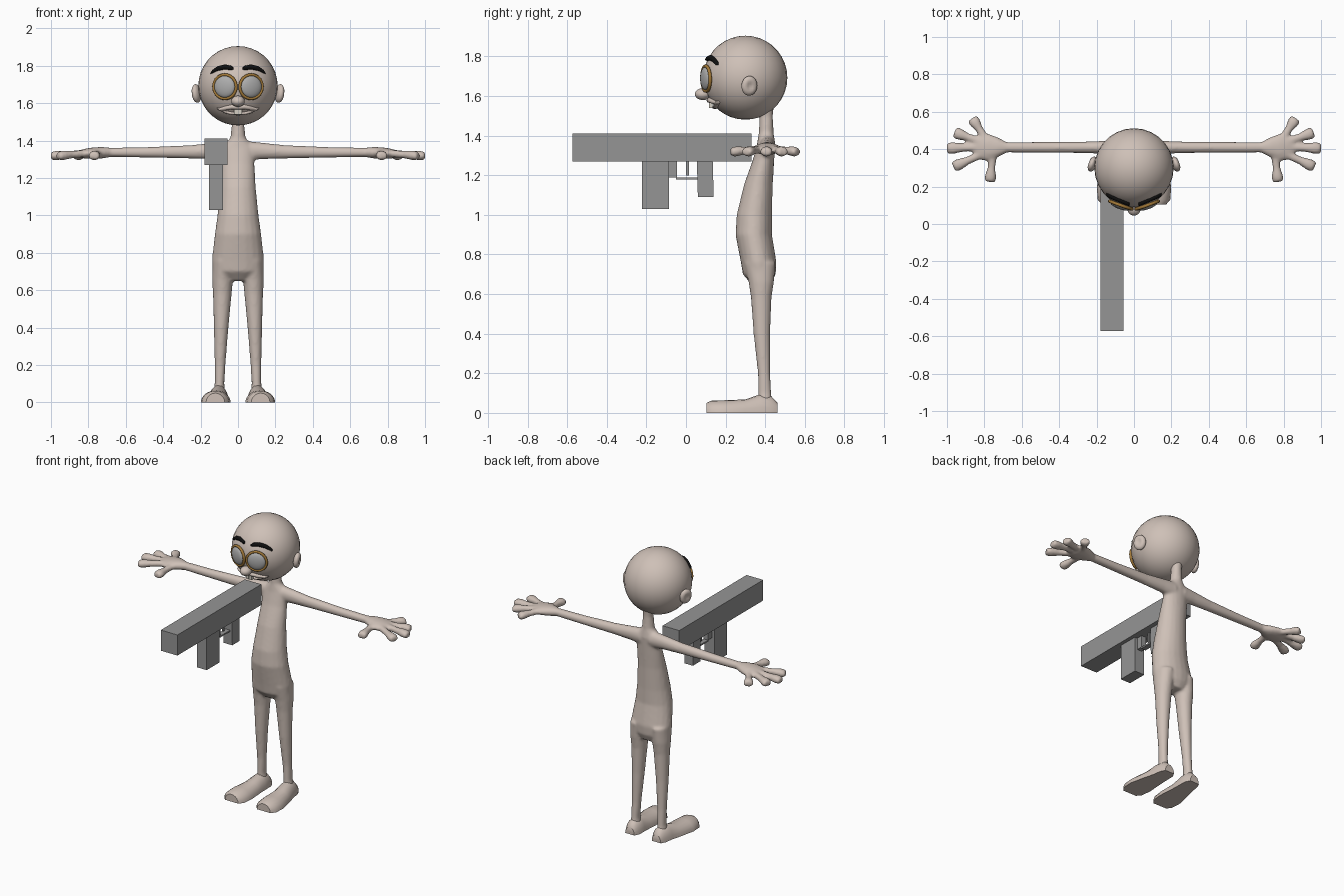
import bpy, bmesh, math
from mathutils import Vector, Matrix

if "Cube" in bpy.data.objects:
    bpy.data.objects.remove(bpy.data.objects["Cube"])

X, Y, Z = Vector((1, 0, 0)), Vector((0, 1, 0)), Vector((0, 0, 1))
HEAD = Vector((0, 0.30, 1.693))
R = 0.212


def material(name, rgb):
    m = bpy.data.materials.new(name)
    m.use_nodes = True
    m.diffuse_color = (*rgb, 1)
    m.node_tree.nodes["Principled BSDF"].inputs["Base Color"].default_value = (*rgb, 1)
    return m


skin = material("skin", (0.62, 0.53, 0.475))
grey = material("gun grey", (0.3, 0.3, 0.3))
gold = material("frame gold", (0.36, 0.19, 0.04))
glass = material("lens grey", (0.42, 0.42, 0.42))
black = material("brow black", (0.005, 0.005, 0.005))
ivory = material("tooth ivory", (0.66, 0.62, 0.55))


def finish(name, bm, mat, angle=None):
    bmesh.ops.recalc_face_normals(bm, faces=bm.faces[:])
    me = bpy.data.meshes.new(name)
    bm.to_mesh(me)
    bm.free()
    ob = bpy.data.objects.new(name, me)
    bpy.context.scene.collection.objects.link(ob)
    me.materials.append(mat)
    if angle:
        bpy.ops.object.select_all(action='DESELECT')
        ob.select_set(True)
        bpy.context.view_layer.objects.active = ob
        bpy.ops.object.shade_smooth_by_angle(angle=math.radians(angle))
    return ob


def loft(bm, sections, u, v, n=20, side=1, floor=None):
    """Skin elliptical sections (centre, radius along u, radius along v)."""
    rings = []
    for c, ru, rv in sections:
        ring = []
        for i in range(n):
            a = math.tau * i / n
            p = Vector(c) + u * (ru * math.cos(a)) + v * (rv * math.sin(a))
            if floor is not None:
                p.z = max(p.z, floor)
            p.x *= side
            ring.append(bm.verts.new(p))
        rings.append(ring)
    for a, b in zip(rings, rings[1:]):
        for i in range(n):
            j = (i + 1) % n
            bm.faces.new((a[i], a[j], b[j], b[i]))
    bm.faces.new(rings[0])
    bm.faces.new(rings[-1])


def on_head(x, z, out=0.0):
    d = math.sqrt(max(R * R - x * x - (z - HEAD.z) ** 2, 0))
    return Vector((x, HEAD.y - d - out, z))


def ball(name, loc, scale, mat, rot=None):
    bm = bmesh.new()
    bmesh.ops.create_uvsphere(bm, u_segments=28, v_segments=18, radius=1)
    m = Matrix.Translation(loc) @ (rot or Matrix()) @ Matrix.Diagonal((*scale, 1))
    bmesh.ops.transform(bm, matrix=m, verts=bm.verts[:])
    return finish(name, bm, mat, 60)


def box(name, lo, hi, mat, lean=0):
    bm = bmesh.new()
    bmesh.ops.create_cube(bm, size=1)
    lo, hi = Vector(lo), Vector(hi)
    for p in bm.verts:
        p.co = Vector(((lo[i] + hi[i]) / 2 + p.co[i] * (hi[i] - lo[i]) for i in range(3)))
        if p.co.z < (lo.z + hi.z) / 2:
            p.co.y += lean
    return finish(name, bm, mat)


# Body: torso, neck, limbs and hands fused into one skin
bm = bmesh.new()
torso = [(.65, .38, .075, .05), (.70, .37, .135, .083), (.76, .367, .14, .09),
         (.9, .342, .124, .092), (1.0, .345, .11, .089), (1.15, .365, .095, .073),
         (1.28, .392, .088, .054), (1.36, .405, .09, .046), (1.4, .405, .055, .04)]
neck = [(1.36, .405, .07, .045), (1.42, .405, .04, .037), (1.5, .405, .032, .034),
        (1.56, .40, .042, .044), (1.62, .37, .075, .07)]
for part in (torso, neck):
    loft(bm, [((0, y, z), rx, ry) for z, y, rx, ry in part], X, Y)

leg = [(.76, .075, .373, .06, .08), (.66, .082, .38, .056, .064), (.58, .084, .38, .05, .052),
       (.4, .09, .383, .039, .042), (.2, .096, .394, .029, .031), (.1, .099, .398, .026, .033),
       (.04, .1, .4, .034, .036)]
arm = [(.03, 1.345, .042, .055), (.12, 1.345, .036, .045), (.25, 1.34, .031, .036),
       (.5, 1.337, .029, .028), (.68, 1.337, .028, .025), (.73, 1.335, .055, .031),
       (.78, 1.333, .073, .03), (.82, 1.33, .068, .026), (.85, 1.33, .045, .018)]
fingers = [((.79, .45), (.865, .565)), ((.82, .44), (.96, .49)), ((.82, .41), (1.0, .405)),
           ((.81, .375), (.965, .305)), ((.755, .37), (.77, .225))]
for s in (1, -1):
    loft(bm, [((x, y, z), rx, ry) for z, x, y, rx, ry in leg], X, Y, side=s)
    loft(bm, [((x, .41, z), ry, rz) for x, z, ry, rz in arm], Y, Z, side=s)
    for base, tip in fingers:
        a, b = Vector((*base, 1.332)), Vector((*tip, 1.318))
        across = (b - a).cross(Z).normalized()
        steps = [(0, .022, .02), (.5, .021, .02), (.8, .031, .026), (.95, .031, .023), (1, .025, .017)]
        loft(bm, [(a.lerp(b, t), w, h) for t, w, h in steps], across, Z, side=s)
body = finish("body", bm, skin)
fuse = body.modifiers.new("Fuse", 'REMESH')
fuse.mode = 'VOXEL'
fuse.voxel_size = 0.009
fuse.use_smooth_shade = True
relax = body.modifiers.new("Relax", 'SMOOTH')
relax.factor = 0.5
relax.iterations = 5

# Feet with flat soles
foot = [(.462, .1, .034, .05), (.43, .1, .05, .085), (.37, .104, .055, .092), (.3, .112, .066, .068),
        (.2, .119, .08, .064), (.13, .121, .073, .062), (.103, .121, .05, .05)]
for s, label in ((1, "left"), (-1, "right")):
    bm = bmesh.new()
    loft(bm, [((x, y, 0), rx, rz) for y, x, rx, rz in foot], X, Z, side=s, floor=0)
    finish(label + "_foot", bm, skin, 45)

# Head and nose
ball("head", HEAD, (R, R, R), skin)
ball("nose", (0, .085, 1.61), (.036, .04, .03), skin)

for s, label in ((1, "left"), (-1, "right")):
    # Ear with a hollowed outer face
    bm = bmesh.new()
    bmesh.ops.create_uvsphere(bm, u_segments=20, v_segments=14, radius=1)
    for p in bm.verts:
        r = math.hypot(p.co.y, p.co.z)
        if p.co.x * s > 0 and r < 0.65:
            p.co.x -= s * 0.6 * (1 - r / 0.65)
    turn = Matrix.Rotation(s * 0.35, 4, 'Z') @ Matrix.Rotation(s * 0.12, 4, 'Y')
    bmesh.ops.transform(bm, verts=bm.verts[:], matrix=Matrix.Translation(
        (s * .222, .32, 1.652)) @ turn @ Matrix.Diagonal((.023, .042, .05, 1)))
    finish(label + "_ear", bm, skin, 60)

    # Eye lens and round frame, facing along the head surface
    c = on_head(s * .071, 1.688, .002)
    face = (c - HEAD).normalized().to_track_quat('Z', 'Y').to_matrix().to_4x4()
    ball(label + "_lens", c, (.058, .058, .02), glass, face)
    bm = bmesh.new()
    ring = []
    for i in range(32):
        a = math.tau * i / 32
        d = Vector((math.cos(a), math.sin(a), 0))
        ring.append([bm.verts.new(c + face.to_3x3() @ (
            d * (.064 + .008 * math.cos(b)) + Z * (.009 * math.sin(b) - .003)))
            for b in (math.tau * k / 8 for k in range(8))])
    for i in range(32):
        for k in range(8):
            q, w = ring[i], ring[(i + 1) % 32]
            bm.faces.new((q[k], w[k], w[(k + 1) % 8], q[(k + 1) % 8]))
    finish(label + "_frame", bm, gold, 60)

    # Arched eyebrow
    bm = bmesh.new()
    brow = [(.025, 1.785, .005), (.035, 1.788, .012), (.07, 1.794, .014), (.11, 1.785, .013),
            (.138, 1.768, .009), (.146, 1.76, .004)]
    loft(bm, [(on_head(x, z, .004), .011, h) for x, z, h in brow], Y, Z, n=10, side=s)
    finish(label + "_eyebrow", bm, black, 50)

    # Front tooth
    box(label + "_tooth", (s * .011 - .010, .117, 1.54), (s * .011 + .010, .135, 1.568), ivory)


# Lips
def lip(name, points):
    bm = bmesh.new()
    full = [(-x, z, h) for x, z, h in reversed(points[1:])] + points
    loft(bm, [(on_head(x, z, .004), .014, h) for x, z, h in full], Y, Z, n=12)
    finish(name, bm, skin, 60)


lip("upper_lip", [(0, 1.578, .012), (.035, 1.58, .013), (.07, 1.573, .012), (.1, 1.566, .008), (.113, 1.572, .004)])
lip("lower_lip", [(0, 1.543, .008), (.04, 1.546, .009), (.075, 1.555, .007), (.095, 1.562, .003)])

# Block gun
box("gun_barrel", (-.18, -.573, 1.27), (-.055, .33, 1.41), grey)
box("gun_magazine", (-.155, -.222, 1.03), (-.08, -.087, 1.27), grey)
box("gun_guard_block", (-.135, -.087, 1.19), (-.1, -.045, 1.27), grey)
box("gun_grip", (-.15, .055, 1.09), (-.085, .135, 1.27), grey, lean=.005)
box("gun_trigger_guard", (-.135, -.05, 1.18), (-.1, .06, 1.19), grey)
box("gun_trigger", (-.122, .0, 1.2), (-.112, .015, 1.27), grey)
